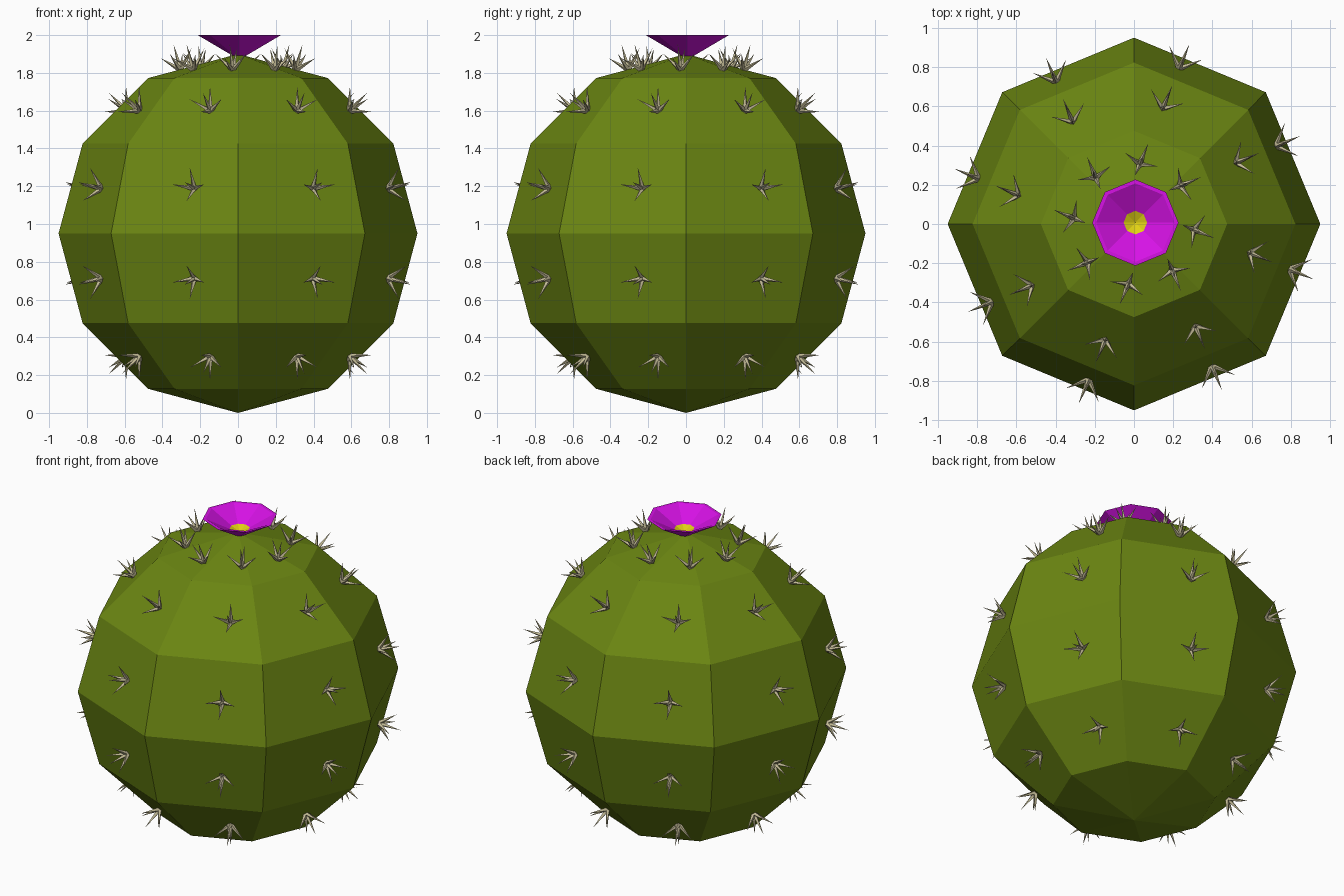
import bpy, bmesh
from math import pi, sin, cos, radians
from mathutils import Matrix, Vector

cube = bpy.data.objects.get("Cube")
if cube:
    bpy.data.objects.remove(cube, do_unlink=True)


def material(name, rgb):
    mat = bpy.data.materials.new(name)
    mat.use_nodes = True
    mat.diffuse_color = (*rgb, 1)
    mat.node_tree.nodes["Principled BSDF"].inputs["Base Color"].default_value = (*rgb, 1)
    return mat


green = material("cactus green", (0.147, 0.238, 0.006))
straw = material("pale spine", (0.54, 0.49, 0.30))
magenta = material("flower magenta", (0.67, 0.006, 0.78))
yellow = material("flower yellow", (0.75, 0.64, 0.007))


def to_mesh(name, bm, *mats):
    mesh = bpy.data.meshes.new(name)
    bm.to_mesh(mesh)
    bm.free()
    for mat in mats:
        mesh.materials.append(mat)
    return mesh


def place(name, mesh, matrix=Matrix()):
    obj = bpy.data.objects.new(name, mesh)
    obj.matrix_world = matrix
    bpy.context.collection.objects.link(obj)
    return obj


# Body: eight-sided faceted ball
R = 0.95
bm = bmesh.new()
bmesh.ops.create_uvsphere(bm, u_segments=8, v_segments=6, radius=R,
                          matrix=Matrix.Translation((0, 0, R)))
bm.normal_update()
body = place("cactus_body", to_mesh("cactus_body", bm, green))

# Spine cluster: one upright spine and four splayed ones, in face space
bm = bmesh.new()


def spine(length, tilt, turn):
    lift = Matrix.Translation((0, 0, length / 2 - 0.01))
    bmesh.ops.create_cone(bm, cap_ends=True, segments=4, radius1=0.016, radius2=0,
                          depth=length,
                          matrix=Matrix.Rotation(turn, 4, 'Z') @ Matrix.Rotation(tilt, 4, 'Y') @ lift)


spine(0.15, 0, 0)
for i in range(4):
    spine(0.14, radians(45), i * pi / 2)
cluster = to_mesh("spine_cluster", bm, straw)

# One cluster on every facet except the bottom cap, shifted sideways
for face in body.data.polygons:
    if face.center.z < 0.1:
        continue
    normal = face.normal.copy()
    side = Vector((0, 0, 1)).cross(normal).normalized()
    up = normal.cross(side)
    matrix = Matrix((side, up, normal)).transposed().to_4x4()
    matrix.translation = face.center + side * 0.09
    place("spine_cluster", cluster, matrix)

# Flower: turned bowl with a yellow heart
profile = [(0, 1.87), (0.22, 2.0), (0.2, 2.0), (0.06, 1.927), (0, 1.9)]
bm = bmesh.new()
verts = [bm.verts.new((r, 0, z)) for r, z in profile]
edges = [bm.edges.new(pair) for pair in zip(verts, verts[1:])]
bmesh.ops.spin(bm, geom=verts + edges, cent=(0, 0, 0), axis=(0, 0, 1),
               angle=2 * pi, steps=8)
bmesh.ops.remove_doubles(bm, verts=bm.verts, dist=0.001)
bmesh.ops.recalc_face_normals(bm, faces=bm.faces)
for face in bm.faces:
    inside = face.normal.z > 0
    if inside and face.calc_center_median().z < 1.93:
        face.material_index = 1
place("flower", to_mesh("flower", bm, magenta, yellow), Matrix.Translation((0.007, 0.007, 0)))
